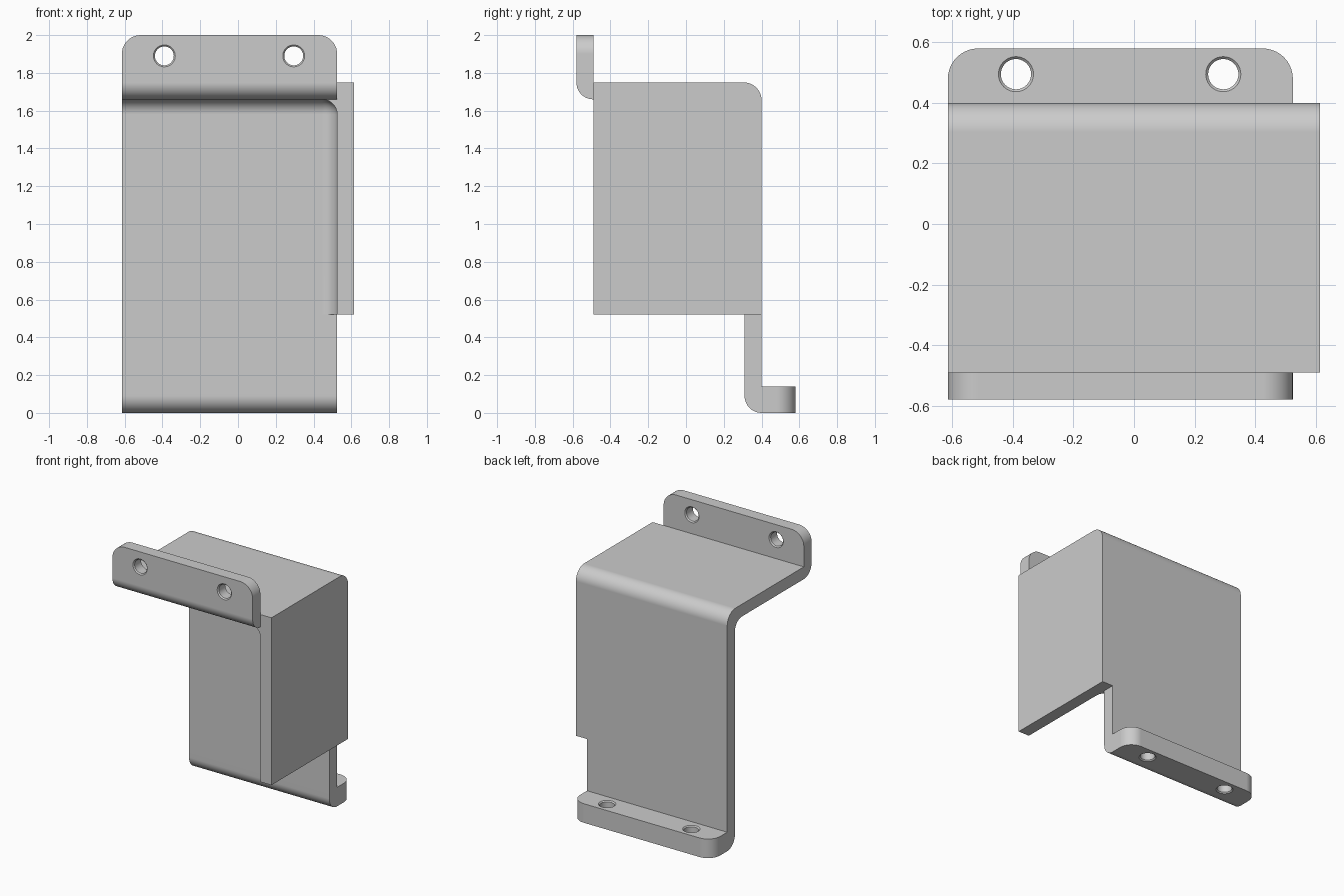
import bpy, bmesh
from math import radians, cos, sin, tau

cube = bpy.data.objects.get("Cube")
if cube:
    bpy.data.objects.remove(cube, do_unlink=True)

metal = bpy.data.materials.new("plain grey metal")
metal.use_nodes = True
metal.diffuse_color = (0.6, 0.6, 0.6, 1)
metal.node_tree.nodes["Principled BSDF"].inputs["Base Color"].default_value = (0.6, 0.6, 0.6, 1)


def finish(name, bm):
    bmesh.ops.recalc_face_normals(bm, faces=bm.faces)
    mesh = bpy.data.meshes.new(name)
    bm.to_mesh(mesh)
    bm.free()
    mesh.materials.append(metal)
    obj = bpy.data.objects.new(name, mesh)
    bpy.context.collection.objects.link(obj)
    return obj


def rounded_box(name, lo, hi, rounds=()):
    """Box with chosen edges rounded; an edge is two fixed coordinates and None."""
    bm = bmesh.new()
    bmesh.ops.create_cube(bm, size=1)
    for v in bm.verts:
        v.co = [hi[i] if v.co[i] > 0 else lo[i] for i in range(3)]
    for radius, keys in rounds:
        edges = [e for e in bm.edges if any(
            all(k[i] is None or abs(v.co[i] - k[i]) < 1e-4 for v in e.verts for i in range(3))
            for k in keys)]
        bmesh.ops.bevel(bm, geom=edges, offset=radius, offset_type='OFFSET',
                        segments=10, profile=0.5, affect='EDGES')
    return finish(name, bm)


def hole_cutter(center, half, axis):
    """Round cutter that also chamfers both rims of a hole."""
    bm = bmesh.new()
    n = 40
    rings = []
    for h, r in ((-half - 0.01, 0.068), (-half + 0.008, 0.05),
                 (half - 0.008, 0.05), (half + 0.01, 0.068)):
        ring = []
        for i in range(n):
            a, b = r * cos(tau * i / n), r * sin(tau * i / n)
            off = (a, h, b) if axis == 'Y' else (a, b, h)
            ring.append(bm.verts.new([c + o for c, o in zip(center, off)]))
        rings.append(ring)
    for r0, r1 in zip(rings, rings[1:]):
        for i in range(n):
            j = (i + 1) % n
            bm.faces.new((r0[i], r0[j], r1[j], r1[i]))
    bm.faces.new(rings[0])
    bm.faces.new(rings[-1])
    return finish("hole_cutter", bm)


def combine(target, other, operation):
    mod = target.modifiers.new("combine", 'BOOLEAN')
    mod.operation = operation
    mod.solver = 'EXACT'
    mod.object = other
    bpy.context.view_layer.objects.active = target
    bpy.ops.object.modifier_apply(modifier=mod.name)
    bpy.data.objects.remove(other, do_unlink=True)


LEFT, RIGHT, WALL = 0.525, -0.615, 0.615   # main plate ends, outer side wall

# Hood: top, back and side wall around a cavity with rounded inner bends
bracket = rounded_box("bracket", (RIGHT, -0.49, 0.52), (WALL, 0.40, 1.75),
                      [(0.095, [(None, 0.40, 1.75)])])
cavity = rounded_box("cavity", (-0.8, -0.8, 0.3), (LEFT, 0.31, 1.66),
                     [(0.08, [(None, 0.31, 1.66), (LEFT, None, 1.66), (LEFT, 0.31, None)])])
combine(bracket, cavity, 'DIFFERENCE')

# Upper mounting flange, bent up at the front
upper = rounded_box("upper_flange", (RIGHT, -0.58, 1.66), (LEFT, -0.49, 2.0),
                    [(0.088, [(None, -0.58, 1.66)]),
                     (0.1, [(RIGHT, None, 2.0), (LEFT, None, 2.0)])])
# Lower back plate and foot flange, bent to the back
plate = rounded_box("lower_plate", (RIGHT, 0.31, 0.14), (LEFT, 0.40, 0.52))
foot = rounded_box("foot_flange", (RIGHT, 0.31, 0), (LEFT, 0.58, 0.14),
                   [(0.09, [(None, 0.31, 0)]),
                    (0.1, [(RIGHT, 0.58, None), (LEFT, 0.58, None)])])
for part in (upper, plate, foot):
    combine(bracket, part, 'UNION')

# Chamfered screw holes in both flanges
for x in (-0.39, 0.295):
    combine(bracket, hole_cutter((x, -0.535, 1.89), 0.045, 'Y'), 'DIFFERENCE')
    combine(bracket, hole_cutter((x, 0.495, 0.07), 0.07, 'Z'), 'DIFFERENCE')

# Smooth bends with crisp edges
bpy.ops.object.select_all(action='DESELECT')
bracket.select_set(True)
bpy.context.view_layer.objects.active = bracket
bpy.ops.object.shade_smooth_by_angle(angle=radians(30))
weighted = bracket.modifiers.new("even_shading", 'WEIGHTED_NORMAL')
weighted.keep_sharp = True
